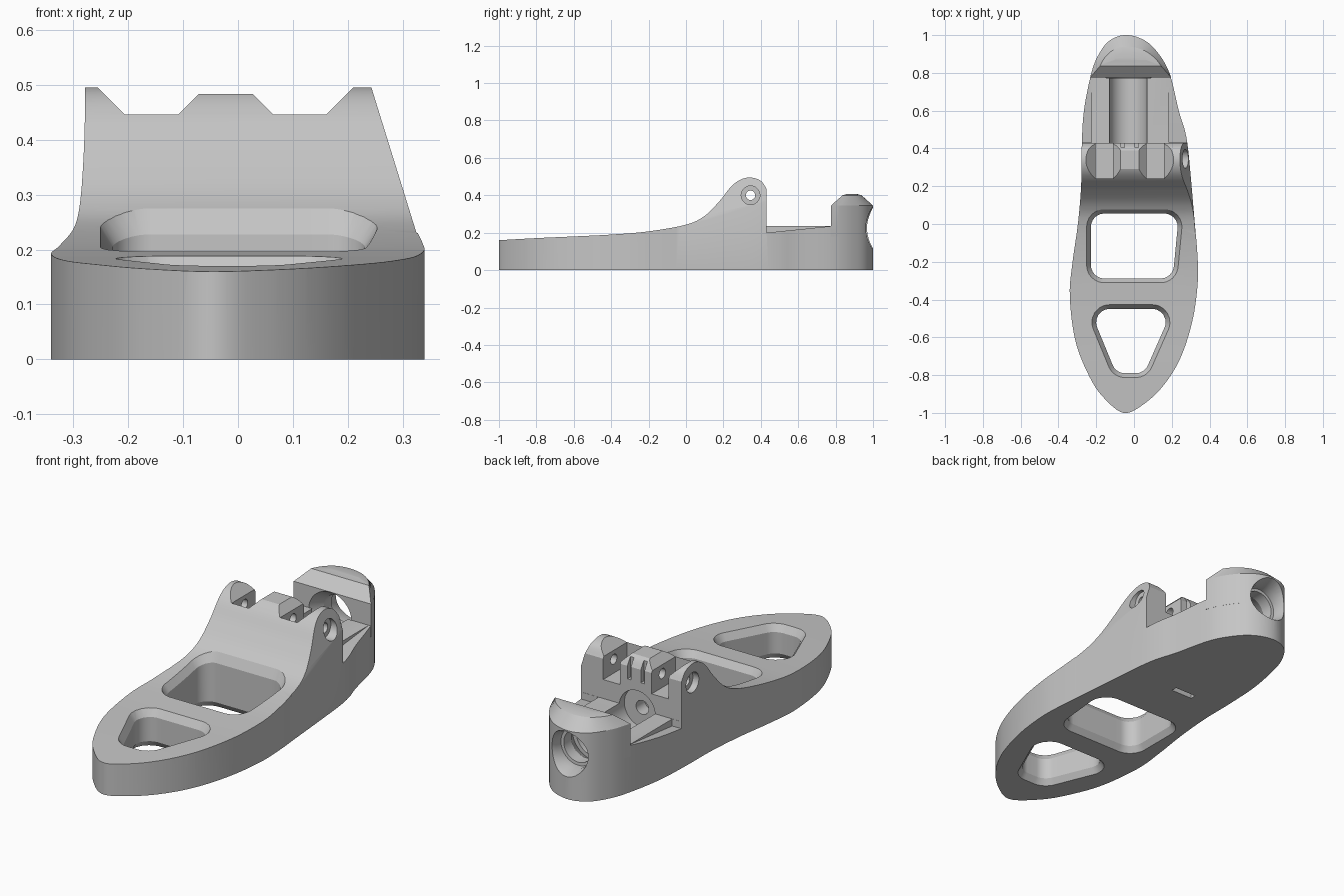
import bpy, bmesh, math
from mathutils import Vector

cube = bpy.data.objects.get("Cube")
if cube:
    bpy.data.objects.remove(cube, do_unlink=True)

grey = bpy.data.materials.new("plain grey")
grey.use_nodes = True
grey.diffuse_color = (0.56, 0.56, 0.56, 1)
grey.node_tree.nodes["Principled BSDF"].inputs["Base Color"].default_value = (0.56, 0.56, 0.56, 1)


def smooth(points, closed=False, steps=6):
    """Sample a flowing curve through the points."""
    pts = [Vector(p) for p in points]
    n = len(pts)
    pick = (lambda i: pts[i % n]) if closed else (lambda i: pts[min(max(i, 0), n - 1)])
    out = []
    for i in range(n if closed else n - 1):
        a, b, c, d = (pick(i + k) for k in (-1, 0, 1, 2))
        for s in range(steps):
            t = s / steps
            out.append((2 * b + (c - a) * t + (2 * a - 5 * b + 4 * c - d) * t ** 2
                        + (3 * b - a - 3 * c + d) * t ** 3) / 2)
    return out if closed else out + [pts[-1]]


def loft(name, rings):
    """Closed solid skinned through equal-length rings."""
    bm = bmesh.new()
    loops = [[bm.verts.new(p) for p in ring] for ring in rings]
    n = len(loops[0])
    for low, high in zip(loops, loops[1:]):
        for i in range(n):
            j = (i + 1) % n
            bm.faces.new((low[i], low[j], high[j], high[i]))
    bm.faces.new(loops[0][::-1])
    bm.faces.new(loops[-1])
    bmesh.ops.recalc_face_normals(bm, faces=bm.faces)
    mesh = bpy.data.meshes.new(name)
    bm.to_mesh(mesh)
    bm.free()
    mesh.materials.append(grey)
    obj = bpy.data.objects.new(name, mesh)
    bpy.context.collection.objects.link(obj)
    return obj


def along_x(name, pts, lo, hi):
    return loft(name, [[(x, p[0], p[1]) for p in pts] for x in (lo, hi)])


def along_y(name, pts, lo, hi):
    return loft(name, [[(p[0], y, p[1]) for p in pts] for y in (lo, hi)])


def box(name, x, y, z):
    return along_y(name, [(x[0], z[0]), (x[1], z[0]), (x[1], z[1]), (x[0], z[1])], *y)


def turned(name, axis, centre, stations, n=40):
    """Round cutter; stations are (position along axis, radius)."""
    rings = []
    for pos, r in stations:
        ring = []
        for i in range(n):
            a = math.tau * i / n
            u, v = centre[0] + r * math.cos(a), centre[1] + r * math.sin(a)
            ring.append((pos, u, v) if axis == "x" else (u, pos, v))
        rings.append(ring)
    return loft(name, rings)


def combine(target, tool, operation="DIFFERENCE"):
    tool.hide_render = True
    mod = target.modifiers.new("combine", "BOOLEAN")
    mod.operation, mod.object, mod.solver = operation, tool, "EXACT"
    deps = bpy.context.evaluated_depsgraph_get()
    mesh = bpy.data.meshes.new_from_object(target.evaluated_get(deps))
    target.modifiers.clear()
    target.data = mesh
    bpy.data.objects.remove(tool, do_unlink=True)


def rounded(corners, radius, steps=8):
    """Polygon with filleted corners and subdivided sides."""
    pts, out = [Vector(c) for c in corners], []
    for i, p in enumerate(pts):
        a = (pts[i - 1] - p).normalized()
        b = (pts[(i + 1) % len(pts)] - p).normalized()
        half = a.angle(b) / 2
        reach = radius / math.tan(half)
        centre = p + (a + b).normalized() * (radius / math.sin(half))
        start, end = p + a * reach - centre, p + b * reach - centre
        for s in range(steps + 1):
            out.append(centre + start.lerp(end, s / steps).normalized() * radius)
    full = []
    for i, p in enumerate(out):
        q = out[(i + 1) % len(out)]
        count = max(1, int((q - p).length / 0.03))
        full += [p.lerp(q, k / count) for k in range(count)]
    return full


# Body: plan outline trimmed to the side profile
outline = smooth([(-.055, -1), (.05, -.955), (.16, -.85), (.25, -.7), (.312, -.5), (.338, -.3),
                  (.335, -.15), (.322, 0), (.305, .2), (.286, .4), (.268, .5), (.237, .6),
                  (.187, .8), (.115, .92), (.04, .98), (-.05, 1), (-.13, .97), (-.185, .9),
                  (-.225, .8), (-.265, .6), (-.277, .4), (-.28, .2), (-.297, 0), (-.325, -.2),
                  (-.34, -.38), (-.31, -.62), (-.235, -.81), (-.16, -.92)], closed=True)
crest = smooth([(-1.05, .157), (-.8, .171), (-.6, .18), (-.4, .19), (-.2, .207), (0, .243),
                (.1, .29), (.18, .37), (.24, .445), (.29, .483), (.345, .495), (.4, .477),
                (.43, .435)])


def top(y):
    for a, b in zip(crest, crest[1:]):
        if a.x <= y <= b.x:
            return a.y + (b.y - a.y) * (y - a.x) / (b.x - a.x)
    return crest[-1].y


body = loft("body", [[(p.x, p.y, z) for p in outline] for z in (0, .7)])
profile = [tuple(p) for p in crest] + [(.43, .235), (1.1, .235), (1.1, -.1), (-1.05, -.1)]
combine(body, along_x("side_profile", profile, -.6, .6), "INTERSECT")

# Faceted nose block at the back
nose_plan = [(p.x, max(p.y, .775)) for p in outline if p.y > .75]


def nose_ring(z, sx, sy):
    return [(-.02 + (x + .02) * sx, .888 + (y - .888) * sy, z) for x, y in nose_plan]


nose = loft("nose", [nose_ring(.18, 1.003, 1.003), nose_ring(.345, 1.003, 1.003),
                     nose_ring(.4, .75, .45), nose_ring(.408, .4, .2)])
combine(body, nose, "UNION")

# Sloped left flank of the hinge
combine(body, along_y("flank_cutter", [(.325, .23), (.232, .53), (.6, .53), (.6, .23)], -.2, .6))

# Slanted shelves outside the cradle
for lo, hi in ((-.5, -.225), (.185, .5)):
    combine(body, along_x("shelf_cutter", [(.431, .2), (.774, .235), (.774, .26), (.431, .26)], lo, hi))

# Hinge pockets, trimmed centre lug and small slots
for a, b in ((-.205, -.11), (.065, .16)):
    shape = [(a, .33), (a, .445), (a - .07, .515), (b + .07, .515), (b, .445), (b, .33)]
    combine(body, along_y("pocket_cutter", shape, .241, .5))
combine(body, box("lug_cutter", (-.1, .05), (.2, .5), (.483, .6)))
for x in (-.06, .015):
    combine(body, box("slot_cutter", (x - .01, x + .01), (.405, .5), (.37, .6)))

# Pin hole with counterbores through the hinge
pin = (.345, .4)
combine(body, turned("pin_cutter", "x", pin, [(-.5, .025), (.5, .025)]))
for lo, hi in ((-.5, -.245), (.24, .5)):
    combine(body, turned("counterbore_cutter", "x", pin, [(lo, .05), (hi, .05)]))

# Round cradle, small spindle hole and stepped bore through the nose
bore = (-.03, .225)
combine(body, turned("cradle_cutter", "y", bore, [(.39, .1), (.78, .1)]))
combine(body, turned("spindle_cutter", "y", bore, [(.32, .035), (.5, .035)]))
combine(body, turned("bore_cutter", "y", bore, [(.774, .12), (.84, .08), (.9, .08), (.901, .095),
                                                (.94, .095), (1.02, .12)]))

# Two chamfered windows
windows = ([(-.228, -.288), (.205, -.288), (.238, .055), (-.228, .055)],
           [(-.095, -.79), (.055, -.79), (.205, -.45), (-.235, -.45)])
for corners in windows:
    inner = rounded(corners, .07)
    edges = [(inner[(i + 1) % len(inner)] - inner[i - 1]).normalized() for i in range(len(inner))]
    outer = [p + Vector((e.y, -e.x)) * .024 for p, e in zip(inner, edges)]
    rings = [[(p.x, p.y, -.005) for p in outer],
             [(p.x, p.y, .03) for p in inner],
             [(p.x, p.y, top(p.y) - .035) for p in inner],
             [(p.x, p.y, top(p.y) + .002) for p in outer],
             [(p.x, p.y, .6) for p in outer]]
    combine(body, loft("window_cutter", rings))

# Shallow slot underneath
combine(body, box("base_slot_cutter", (-.1, .02), (.31, .34), (-.05, .025)))

body.data.materials.clear()
body.data.materials.append(grey)
bpy.ops.object.select_all(action="DESELECT")
body.select_set(True)
bpy.context.view_layer.objects.active = body
bpy.ops.object.shade_smooth_by_angle(angle=math.radians(25))
